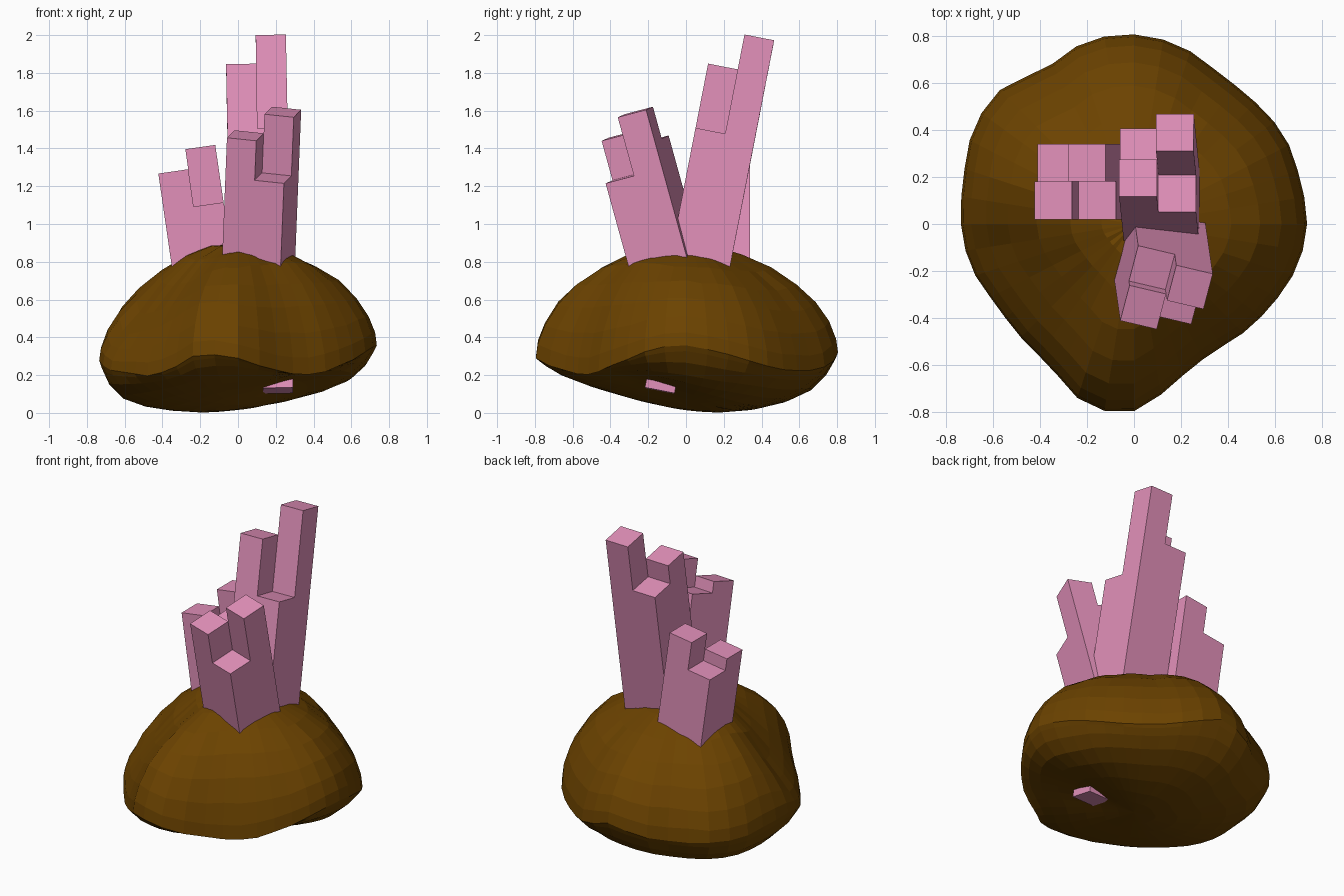
import bpy, bmesh, math, random
from mathutils import Vector, Matrix

if "Cube" in bpy.data.objects:
    bpy.data.objects.remove(bpy.data.objects["Cube"])

random.seed(4)


def material(name, color):
    m = bpy.data.materials.new(name)
    m.diffuse_color = color
    m.use_nodes = True
    m.node_tree.nodes["Principled BSDF"].inputs["Base Color"].default_value = m.diffuse_color
    return m


def make_object(name, bm, mat):
    bmesh.ops.recalc_face_normals(bm, faces=bm.faces)
    me = bpy.data.meshes.new(name)
    bm.to_mesh(me)
    bm.free()
    me.materials.append(mat)
    ob = bpy.data.objects.new(name, me)
    bpy.context.collection.objects.link(ob)
    return ob


def loop_value(table, u):
    """Smooth closed interpolation, u in 0..1 around the table."""
    n = len(table)
    i, t = int(u * n), u * n - int(u * n)
    a, b, c, d = (table[(i + k) % n] for k in (-1, 0, 1, 2))
    return b + 0.5 * t * (c - a + t * (2 * a - 5 * b + 4 * c - d + t * (3 * (b - c) + d - a)))


def bump(x, y, cx, cy, spread):
    return math.exp(-((x - cx) ** 2 + (y - cy) ** 2) / spread)


# Rock: plan outline radius and rim height every 15 degrees
RADIUS = [.735, .73, .74, .73, .735, .78, .805, .80, .76, .805, .79, .75,
          .735, .715, .68, .68, .705, .79, .795, .69, .64, .655, .68, .715]
RIM = [.36, .32, .27, .23, .22, .25, .32, .28, .25, .25, .25, .27,
       .28, .23, .21, .20, .23, .31, .29, .23, .20, .22, .27, .33]
SEGS = 40
TOP_RINGS = [0, .1, .22, .35, .48, .62, .76, .88]      # fraction of a quarter turn
UNDER_RINGS = [.98, .93, .83, .68, .5, .32, .16]       # fraction of the radius


def underside(x, y):
    d = (y - .15) ** 2
    front = .4 * d / (1 + .6 * d) if y < .15 else .4 * d
    return .28 * (x + .15) ** 2 + front + .08 * bump(x, y, .27, -.17, .09)


def dome_shape(x, y):
    """Hollow on the front left, slight swelling under the front crystals."""
    return (.05 * bump(x, y, .25, -.32, .05) + .03 * bump(x, y, -.1, 0, .06)
            - .09 * bump(x, y, -.42, -.28, .05) - .10 * bump(x, y, -.58, -.1, .03))


def build_rock(mat):
    bm = bmesh.new()
    rings = []
    for kind, values in (("under", UNDER_RINGS[::-1]), ("top", TOP_RINGS)):
        for v in values:
            ring = []
            for k in range(SEGS):
                u = k / SEGS
                a = u * 2 * math.pi
                r, rim = loop_value(RADIUS, u), loop_value(RIM, u)
                s = v if kind == "under" else math.cos(v * math.pi / 2)
                x, y = r * s * math.cos(a), r * s * math.sin(a)
                if kind == "under":
                    w = s ** 14
                    z = (1 - w) * underside(x, y) + w * rim
                else:
                    z = rim + (.87 - rim) * math.sin(v * math.pi / 2) ** 1.1
                    z += dome_shape(x, y) * min(1, v * 4)
                    z += random.uniform(-.005, .005)
                ring.append(bm.verts.new((x, y, z)))
            rings.append(ring)
    for lo, hi in zip(rings, rings[1:]):
        for k in range(SEGS):
            j = (k + 1) % SEGS
            bm.faces.new((lo[k], lo[j], hi[j], hi[k]))
    for ring, z in ((rings[0], underside(0, 0)), (rings[-1], .89)):
        c = bm.verts.new((0, 0, z))
        for k in range(SEGS):
            bm.faces.new((ring[k], ring[(k + 1) % SEGS], c))
    return make_object("rock_base", bm, mat)


# Crystal cluster: 2 x 2 square columns sharing one leaning centre line
def build_cluster(name, mat, pivot, axis, yaw, columns, size=.16):
    lean = Vector((0, 0, 1)).rotation_difference(Vector(axis)).to_matrix().to_4x4()
    frame = Matrix.Translation(pivot) @ lean @ Matrix.Rotation(math.radians(yaw), 4, 'Z')
    bm = bmesh.new()
    for ix, iy, top, bottom in columns:
        m = (frame @ Matrix.Translation((ix * size / 2, iy * size / 2, (top + bottom) / 2))
             @ Matrix.Diagonal((size, size, top - bottom, 1)))
        bmesh.ops.create_cube(bm, size=1, matrix=m)
    return make_object(name, bm, mat)


rock = material("rock_brown", (.15, .056, .0, 1))
pink = material("crystal_pink", (.76, .28, .49, 1))

build_rock(rock)
build_cluster("tall_crystals", pink, (.104, .207, 1.475), (-.02, .195, 1), 0,
              [(-1, -1, .35, -1.1), (1, -1, 0, -1.4), (-1, 1, .22, -1.1), (1, 1, .535, -1.1)])
build_cluster("front_crystals", pink, (.136, -.297, 1.48), (.04, -.276, 1), -14,
              [(-1, -1, 0, -1), (1, -1, -.217, -1), (-1, 1, -.07, -1), (1, 1, .105, -1)])
build_cluster("left_crystals", pink, (-.262, .18, 1.28), (-.145, 0, 1), 0,
              [(-1, -1, .01, -.8), (1, -1, -.19, -.8), (-1, 1, -.07, -.8), (1, 1, .117, -.8)])
